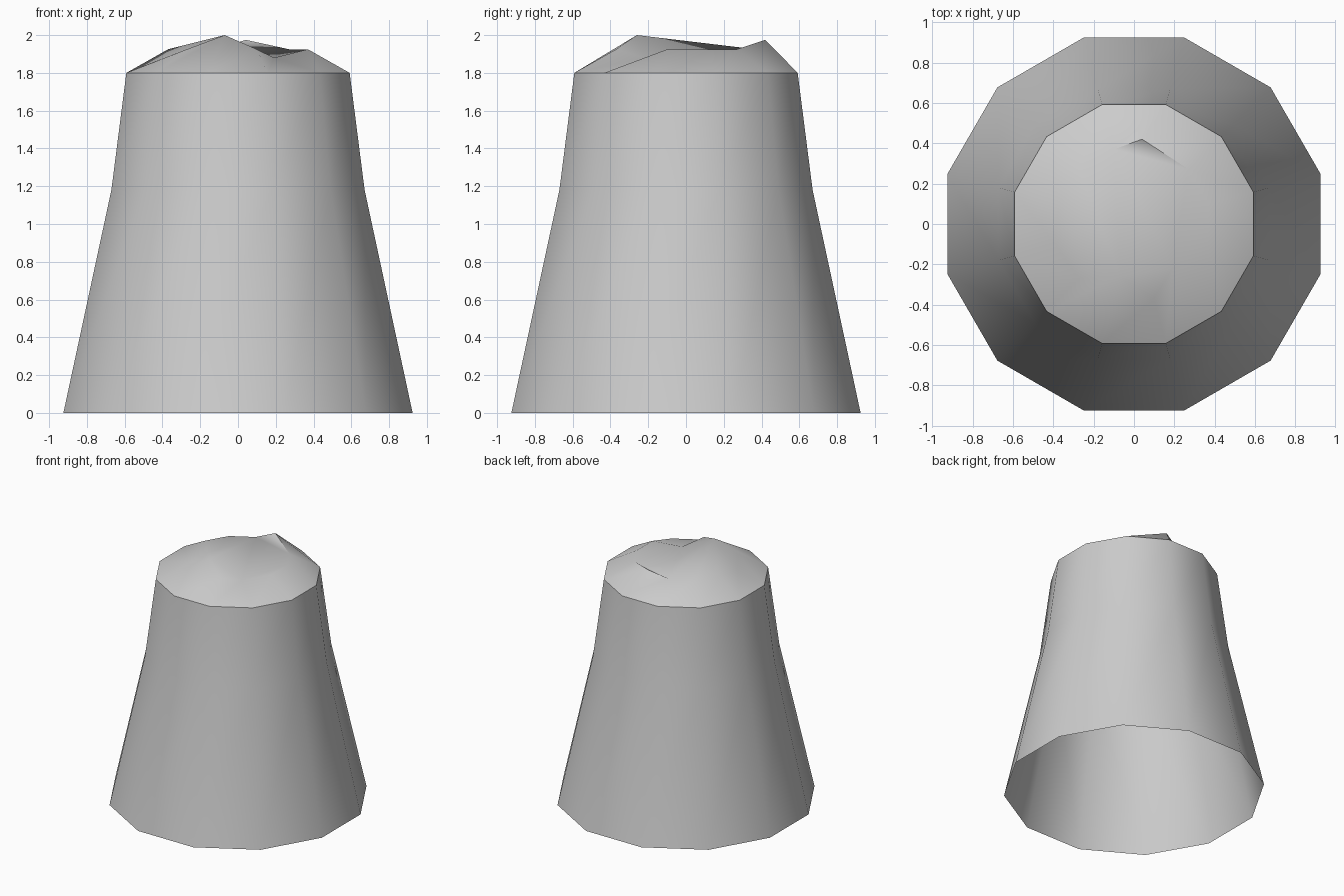
import bpy, bmesh
from math import cos, sin, radians

cube = bpy.data.objects.get("Cube")
if cube:
    bpy.data.objects.remove(cube, do_unlink=True)

SIDES = 12


def add_ring(bm, radius, z):
    """Twelve vertices, with a flat side facing each axis."""
    angles = [radians(15 + 30 * i) for i in range(SIDES)]
    return [bm.verts.new((radius * cos(a), radius * sin(a), z)) for a in angles]


# Flared body: open at the base, narrowing to the broken top
bm = bmesh.new()
profile = [(0.957, 0), (0.694, 1.18), (0.612, 1.8), (0.383, 1.925)]
rings = [add_ring(bm, r, z) for r, z in profile]

# Jagged rim: two raised splinters and two dents
top = rings[-1]
jagged = {
    2: (0.04, 0.42, 1.975),
    6: (-0.39, -0.10, 1.88),
    8: (-0.07, -0.26, 2.0),
    10: (0.19, -0.22, 1.88),
}
for index, place in jagged.items():
    top[index].co = place

for low, high in zip(rings, rings[1:]):
    for i in range(SIDES):
        j = (i + 1) % SIDES
        bm.faces.new((low[i], low[j], high[j], high[i]))

# Broken cap, creased between the tall splinter and the side dent
cap = bm.faces.new(top)
other, _ = bmesh.utils.face_split(cap, top[6], top[8])
bmesh.ops.triangulate(bm, faces=[cap, other], ngon_method='BEAUTY')
bm.normal_update()

mesh = bpy.data.meshes.new("stump")
bm.to_mesh(mesh)
bm.free()
stump = bpy.data.objects.new("stump", mesh)
bpy.context.collection.objects.link(stump)

# Plain grey surface
grey = bpy.data.materials.new("light_grey")
grey.use_nodes = True
colour = (0.6, 0.6, 0.6, 1)
grey.diffuse_color = colour
grey.node_tree.nodes["Principled BSDF"].inputs["Base Color"].default_value = colour
mesh.materials.append(grey)

# Smooth sides with a crisp shoulder
bpy.ops.object.select_all(action='DESELECT')
stump.select_set(True)
bpy.context.view_layer.objects.active = stump
bpy.ops.object.shade_smooth_by_angle(angle=radians(40))
